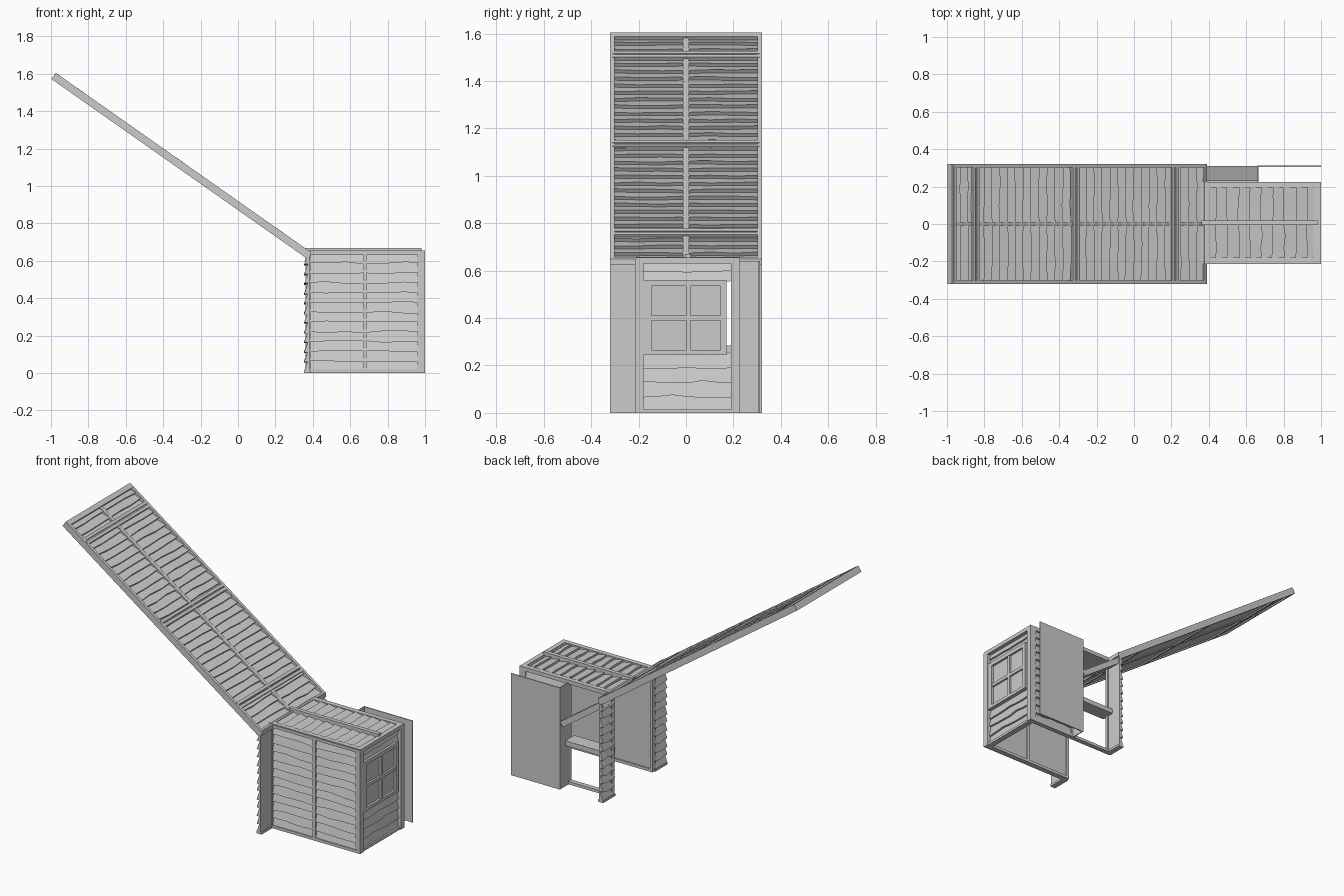
import bpy, bmesh, random
from math import sin, cos, radians
from mathutils import Vector, Matrix

if "Cube" in bpy.data.objects:
    bpy.data.objects.remove(bpy.data.objects["Cube"])

random.seed(4)
X, Y, Z = Vector((1, 0, 0)), Vector((0, 1, 0)), Vector((0, 0, 1))


def basis(o, u, v):
    """Panel frame: u runs along the planks, v stacks them, n points outward."""
    n = u.cross(v)
    m = Matrix((u, v, n)).transposed().to_4x4()
    m.translation = Vector(o)
    return m


def finish(name, bm):
    bmesh.ops.recalc_face_normals(bm, faces=bm.faces[:])
    me = bpy.data.meshes.new(name)
    bm.to_mesh(me)
    bm.free()
    ob = bpy.data.objects.new(name, me)
    bpy.context.collection.objects.link(ob)
    return ob


def boxes(name, items, m=Matrix()):
    """Boxes given as (u0, u1, v0, v1, n0, n1) in the panel frame."""
    bm = bmesh.new()
    for a, b, c, d, e, f in items:
        mid = Vector(((a + b) / 2, (c + d) / 2, (e + f) / 2))
        s = Matrix.Diagonal((b - a, d - c, f - e, 1))
        bmesh.ops.create_cube(bm, size=1, matrix=m @ Matrix.Translation(mid) @ s)
    return finish(name, bm)


def planks(name, m, u0, u1, v0, v1, count, n0=-0.022, n1=0.0, wob=0.006, seg=6):
    """Lapped boards with slightly wavy edges, each one tilted outward at its lower edge."""
    bm = bmesh.new()
    h = (v1 - v0) / count
    for i in range(count):
        a, b = v0 + i * h, v0 + (i + 1) * h
        rings = []
        for k in range(seg + 1):
            u = u0 + (u1 - u0) * k / seg
            lo = max(v0, a + random.uniform(-wob, wob))
            hi = min(v1, b + wob)
            prof = [(lo, n0), (lo, n1), (hi, n0 + 0.008), (hi, n0)]
            rings.append([bm.verts.new(m @ Vector((u, v, n))) for v, n in prof])
        for p, q in zip(rings, rings[1:]):
            for j in range(4):
                bm.faces.new((p[j], p[(j + 1) % 4], q[(j + 1) % 4], q[j]))
        bm.faces.new(rings[0])
        bm.faces.new(rings[-1])
    return finish(name, bm)


def border(w, h, t, n0, n1):
    return [(0, t, 0, h, n0, n1), (w - t, w, 0, h, n0, n1),
            (t, w - t, 0, t, n0, n1), (t, w - t, h - t, h, n0, n1)]


# Front wall: framed boards with a centre post
W, H = 0.64, 0.65
front = basis((0.36, -0.21, 0), X, Z)
planks("front_wall_boards", front, 0.01, W - 0.01, 0.01, H - 0.01, 12)
boxes("front_wall_frame", border(W, H, 0.018, -0.03, 0.004)
      + [(0.31, 0.328, 0.018, H - 0.018, -0.03, 0.004)], front)

# Right wall: boards, window and corner posts
right = basis((0.985, 0, 0), Y, Z)
planks("right_wall_lower_boards", right, -0.18, 0.19, 0.01, 0.25, 4)
planks("right_wall_upper_boards", right, -0.18, 0.19, 0.55, 0.645, 2)
boxes("right_wall_posts", [(-0.21, -0.18, 0, H, -0.025, 0.015),
                           (0.19, 0.225, 0, H, -0.025, 0.015),
                           (-0.18, 0.19, 0, 0.015, -0.025, 0.01),
                           (-0.18, 0.19, H - 0.015, H, -0.025, 0.01)], right)
boxes("window_frame", [(-0.18, -0.145, 0.245, 0.56, -0.02, 0.012),
                       (0.145, 0.17, 0.245, 0.56, -0.02, 0.012),
                       (0, 0.02, 0.265, 0.535, -0.02, 0.01),
                       (-0.145, 0.145, 0.245, 0.265, -0.02, 0.012),
                       (-0.145, 0.145, 0.535, 0.56, -0.02, 0.012),
                       (-0.145, 0, 0.39, 0.41, -0.02, 0.01),
                       (0.02, 0.145, 0.39, 0.41, -0.02, 0.01)], right)
boxes("window_panes", [(-0.145, 0.145, 0.265, 0.535, -0.01, -0.002)], right)

# Back wall: open serving bay with a counter beside a boarded bay
back = basis((1.0, 0.225, 0), -X, Z)
planks("back_wall_boards", back, 0.015, 0.32, 0.01, H - 0.01, 12)
boxes("back_wall_frame", border(W, H, 0.018, -0.03, 0.0)
      + [(0.32, 0.338, 0.018, H - 0.018, -0.03, 0.0)], back)
boxes("counter", [(0.338, W - 0.018, 0.255, 0.285, -0.06, 0.03)], back)

# Wing walls either side of the open left doorway
for name, y in (("back", 0.32), ("front", -0.2)):
    wing = basis((0.36, y, 0), -Y, Z)
    planks(name + "_wing_boards", wing, 0, 0.12, 0.01, 0.63, 12, -0.022, 0.006, seg=3)
    post = (0.105, 0.125) if y > 0 else (-0.005, 0.015)
    boxes(name + "_wing_frame", [(*post, 0, 0.63, -0.028, 0.0),
                                 (0, 0.12, 0, 0.014, -0.028, 0.008)], wing)
boxes("door_lintel", [(0.36, 0.39, -0.32, 0.32, 0.625, 0.65)])

# Roof: boards between edge rails with a ridge strip
roof = basis((0.36, 0.225, 0.652), -Y, X)
planks("roof_boards", roof, 0.015, 0.42, 0.015, W - 0.015, 10, -0.02, 0.002)
boxes("roof_frame", border(0.435, W, 0.03, -0.022, 0.003)
      + [(0.205, 0.23, 0, W - 0.02, -0.02, 0.018)], roof)

# Long sloping canopy rising to the left
t = radians(35.1)
canopy = basis((0.378, -0.32, 0.63), Y, Vector((-cos(t), 0, sin(t))))
L = 1.667
planks("canopy_boards", canopy, 0.012, 0.628, 0.01, L - 0.01, 32, -0.012, 0.014, 0.005)
boxes("canopy_frame", border(0.64, L, 0.018, -0.02, 0.02)
      + [(0.308, 0.332, 0.018, L - 0.018, -0.018, 0.014)], canopy)
bars = []
for x, pair in ((-0.968, 0), (-0.855, 1), (-0.32, 1), (0.21, 1)):
    c = (0.378 - x) / cos(t)
    for off in ((-0.013, 0.013) if pair else (0,)):
        bars.append((0.01, 0.63, c + off - 0.009, c + off + 0.009, -0.02, 0.021))
boxes("canopy_crossbars", bars, canopy)

# Sloping support arm down to the open shutter behind the hut
boxes("support_arm", [(0.55, 0.63, -0.35, 0, -0.04, -0.005)], canopy)
boxes("shutter", [(0.66, 1.0, 0.306, 0.312, 0.0, 0.64),
                  (0.66, 0.666, 0.225, 0.306, 0.0, 0.64)])
